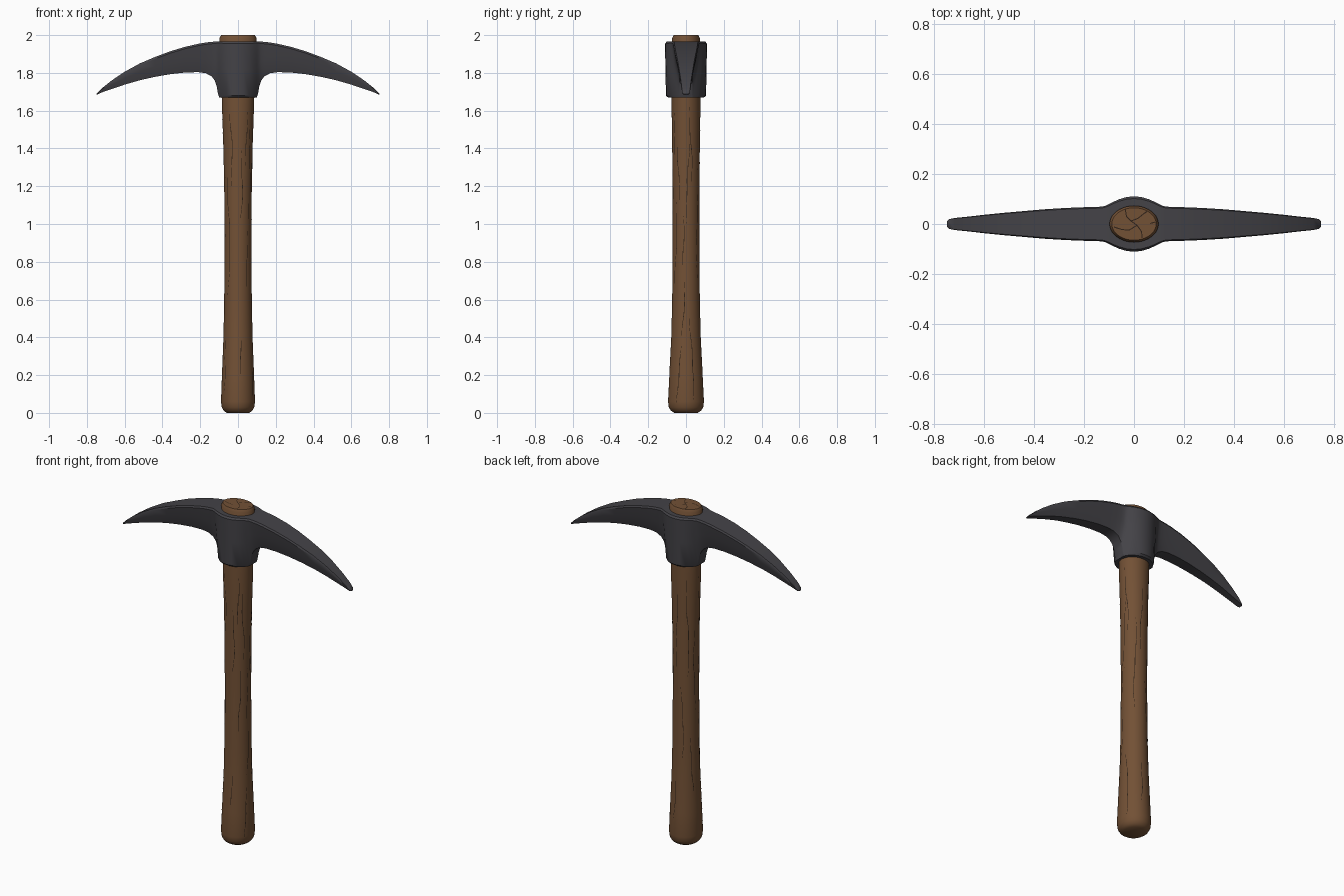
import bpy, math
from mathutils import Vector

if "Cube" in bpy.data.objects:
    bpy.data.objects.remove(bpy.data.objects["Cube"])


def material(name, rgb):
    m = bpy.data.materials.new(name)
    m.diffuse_color = (*rgb, 1)
    m.use_nodes = True
    m.node_tree.nodes["Principled BSDF"].inputs["Base Color"].default_value = m.diffuse_color
    return m


WOOD = material("brown wood", (0.17, 0.082, 0.036))
CRACK = material("dark wood crack", (0.028, 0.016, 0.009))
IRON = material("dark iron", (0.058, 0.056, 0.064))


def make(name, verts, faces, mat, angle=30):
    me = bpy.data.meshes.new(name)
    me.from_pydata(verts, [], faces)
    me.materials.append(mat)
    ob = bpy.data.objects.new(name, me)
    bpy.context.collection.objects.link(ob)
    bpy.ops.object.select_all(action='DESELECT')
    ob.select_set(True)
    bpy.context.view_layer.objects.active = ob
    bpy.ops.object.shade_smooth_by_angle(angle=math.radians(angle))
    return ob


def loft(name, rings, mat, angle=30):
    n = len(rings[0])
    verts = [v for r in rings for v in r]
    faces = [(i * n + j, i * n + (j + 1) % n, (i + 1) * n + (j + 1) % n, (i + 1) * n + j)
             for i in range(len(rings) - 1) for j in range(n)]
    last = (len(rings) - 1) * n
    faces += [tuple(reversed(range(n))), tuple(range(last, last + n))]
    return make(name, verts, faces, mat, angle)


# Handle: oval sections (z, half width x, half depth y)
HANDLE = [(0, .06, .062), (.012, .076, .08), (.03, .086, .091), (.06, .09, .095),
          (.2, .085, .088), (.4, .077, .078), (.6, .073, .073), (.9, .071, .071),
          (1.2, .073, .071), (1.4, .077, .073), (1.6, .084, .076), (1.8, .09, .076),
          (1.985, .098, .073), (2.0, .089, .065)]


def radii(z):
    for (z0, a0, b0), (z1, a1, b1) in zip(HANDLE, HANDLE[1:]):
        if z <= z1:
            t = (z - z0) / (z1 - z0)
            return a0 + (a1 - a0) * t, b0 + (b1 - b0) * t


def on_handle(ang, z, lift=0.0):
    a, b = radii(z)
    return ((a + lift) * math.cos(ang), (b + lift) * math.sin(ang), z)


SEG = 40
loft("handle", [[on_handle(math.tau * j / SEG, h[0]) for j in range(SEG)] for h in HANDLE], WOOD, 40)

# Head: sections along x (x, top z, bottom z, top half depth, bottom half depth)
HALF = [(.03, 1.965, 1.67, .108, .102), (.06, 1.966, 1.67, .099, .088),
        (.085, 1.967, 1.67, .088, .065), (.1, 1.967, 1.67, .08, .038),
        (.106, 1.967, 1.69, .077, .036), (.112, 1.967, 1.725, .074, .036),
        (.122, 1.966, 1.758, .071, .037), (.14, 1.964, 1.782, .069, .038),
        (.17, 1.961, 1.798, .068, .039), (.21, 1.954, 1.804, .067, .039),
        (.28, 1.938, 1.802, .064, .038), (.36, 1.914, 1.793, .059, .036),
        (.44, 1.884, 1.779, .052, .033), (.52, 1.85, 1.761, .045, .029),
        (.6, 1.806, 1.738, .037, .026), (.67, 1.759, 1.714, .029, .022),
        (.72, 1.719, 1.697, .024, .02), (.742, 1.697, 1.687, .019, .017),
        (.75, 1.688, 1.684, .011, .01)]
sections = [(-s[0], *s[1:]) for s in reversed(HALF)] + [(0, 1.965, 1.67, .111, .106)] + HALF


def head_ring(x, zt, zb, wt, wb):
    h = zt - zb
    c = min(.01, .2 * h)
    side = [(wb * .9, zb), (wb, zb + c), (wb + (wt - wb) * .6, zb + h * .5),
            (wt, zt - c), (wt * .92, zt)]
    return [(x, y, z) for y, z in side] + [(x, -y, z) for y, z in reversed(side)]


loft("pick_head", [head_ring(*s) for s in sections], IRON, 32)


# Long grain cracks, as thin tapering strips (angle in degrees, start z, end z)
CRACKS = [(228, .62, 1.28), (240, 1.2, 1.62), (282, 1.0, 1.4), (312, .62, 1.12),
          (300, 1.3, 1.6), (285, .2, .42), (325, 1.1, 1.5), (345, .75, 1.05),
          (8, 1.0, 1.45), (20, 1.18, 1.62), (335, .05, .36), (20, .06, .5),
          (350, .4, .7), (55, .7, 1.3), (75, .15, .4), (85, 1.05, 1.5),
          (108, .5, .95), (130, 1.0, 1.58), (150, .25, .65), (165, .8, 1.3),
          (185, 1.25, 1.6), (195, .4, .8), (210, .1, .4), (205, .9, 1.25)]
verts, faces = [], []
STEPS = 28
for k, (deg, z0, z1) in enumerate(CRACKS):
    base = len(verts)
    for i in range(STEPS + 1):
        t = i / STEPS
        z = z0 + (z1 - z0) * t
        ang = math.radians(deg) + .11 * math.sin(z * 9 + k * 1.7) + .03 * math.sin(z * 27 + k)
        w = .055 * math.sin(math.pi * t) ** .7 * (.75 + .25 * math.sin(i * 1.3 + k)) + .004
        verts += [on_handle(ang - w / 2, z, .001), on_handle(ang + w / 2, z, .001)]
    faces += [(base + 2 * i, base + 2 * i + 1, base + 2 * i + 3, base + 2 * i + 2)
              for i in range(STEPS)]
make("grain_cracks", verts, faces, CRACK)

# End grain cracks on the top of the handle
PATHS = [[(-.035, .058), (-.03, .03), (-.012, .012), (.012, -.005), (.03, -.03), (.033, -.056)],
         [(-.012, .012), (.015, .022), (.04, .042), (.052, .05)],
         [(.012, -.005), (-.02, -.025), (-.05, -.022), (-.08, -.012)],
         [(.085, .008), (.065, .002)]]
verts, faces = [], []
for path in PATHS:
    base = len(verts)
    pts = [Vector(p) for p in path]
    for i, p in enumerate(pts):
        d = (pts[min(i + 1, len(pts) - 1)] - pts[max(i - 1, 0)]).normalized()
        side = Vector((-d.y, d.x)) * .002
        verts += [(*(p + side), 2.0008), (*(p - side), 2.0008)]
    faces += [(base + 2 * i, base + 2 * i + 1, base + 2 * i + 3, base + 2 * i + 2)
              for i in range(len(pts) - 1)]
make("end_grain_cracks", verts, faces, CRACK)
